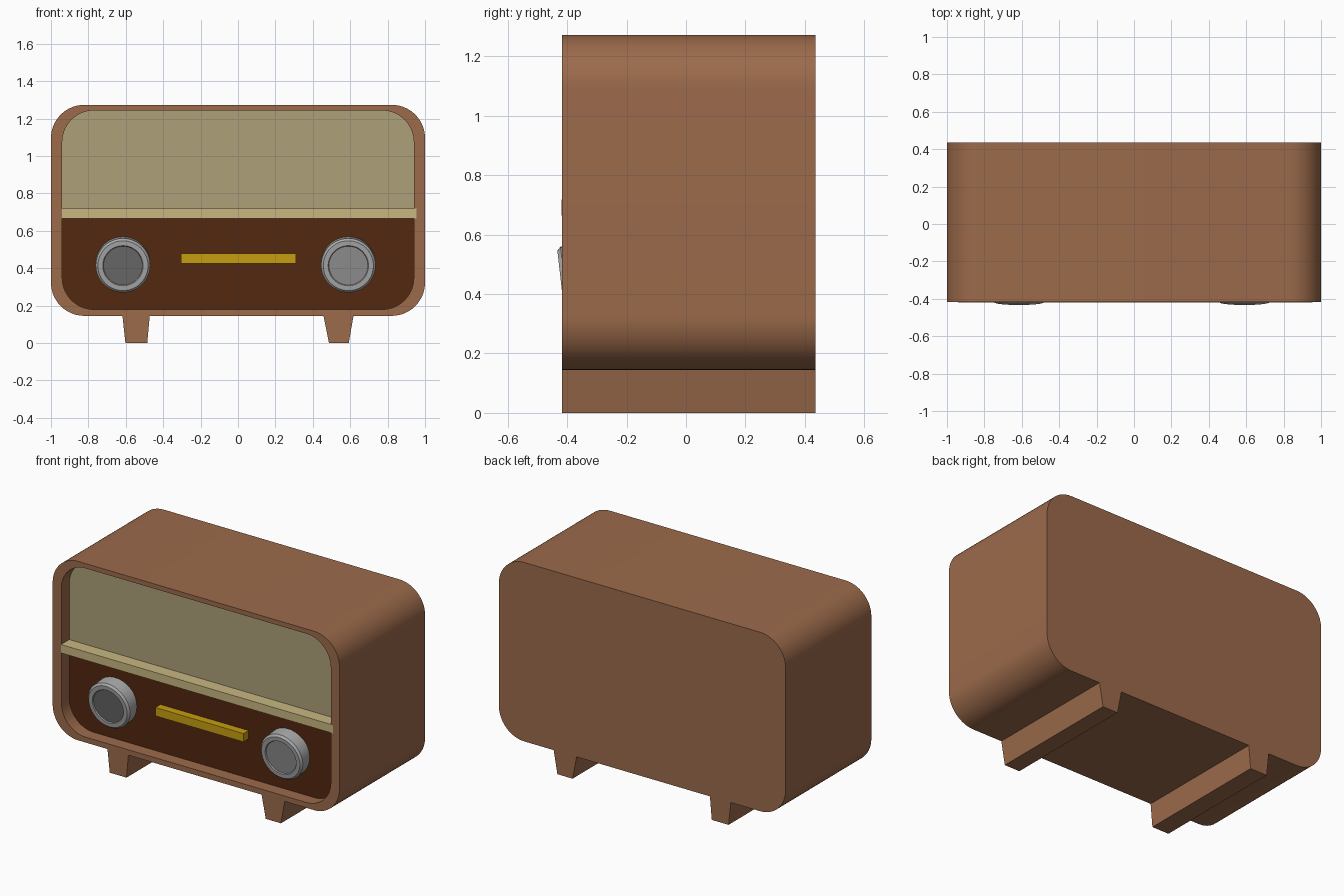
import bpy, bmesh, math
from mathutils import Matrix

if "Cube" in bpy.data.objects:
    bpy.data.objects.remove(bpy.data.objects["Cube"])

FRONT, BACK, PANEL = -0.418, 0.436, -0.338


def material(name, rgb):
    m = bpy.data.materials.new(name)
    m.diffuse_color = (*rgb, 1)
    m.use_nodes = True
    m.node_tree.nodes["Principled BSDF"].inputs["Base Color"].default_value = m.diffuse_color
    return m


wood = material("wood", (0.33, 0.145, 0.07))
dark_wood = material("dark wood", (0.085, 0.021, 0.005))
cloth = material("cloth", (0.42, 0.35, 0.19))
cream = material("cream", (0.58, 0.47, 0.22))
brass = material("brass", (0.57, 0.34, 0.005))
metal = material("metal", (0.4, 0.4, 0.4))
dial_grey = material("dial grey", (0.29, 0.29, 0.29))
dial_dark = material("dial dark", (0.15, 0.15, 0.15))


def rounded(x0, x1, z0, z1, r, n=14):
    pts = []
    for i, (cx, cz) in enumerate([(x1 - r, z0 + r), (x1 - r, z1 - r), (x0 + r, z1 - r), (x0 + r, z0 + r)]):
        for k in range(n + 1):
            a = math.radians(-90 + 90 * i + 90 * k / n)
            pts.append((cx + r * math.cos(a), cz + r * math.sin(a)))
    return pts


def loft(name, loops, mat, cap_start=True, cap_end=True):
    """Skin a list of (outline, y) loops that share one point count."""
    bm = bmesh.new()
    rings = [[bm.verts.new((x, y, z)) for x, z in pts] for pts, y in loops]
    n = len(rings[0])
    for a, b in zip(rings, rings[1:]):
        for i in range(n):
            bm.faces.new((a[i], a[(i + 1) % n], b[(i + 1) % n], b[i]))
    if cap_start:
        bm.faces.new(rings[0])
    if cap_end:
        bm.faces.new(rings[-1][::-1])
    bmesh.ops.recalc_face_normals(bm, faces=bm.faces)
    # with the recess open, make sure the outside faces outward
    if bm.calc_volume(signed=True) < 0:
        bmesh.ops.reverse_faces(bm, faces=bm.faces)
    me = bpy.data.meshes.new(name)
    bm.to_mesh(me)
    bm.free()
    me.materials.append(mat)
    ob = bpy.data.objects.new(name, me)
    bpy.context.collection.objects.link(ob)
    bpy.ops.object.select_all(action='DESELECT')
    bpy.context.view_layer.objects.active = ob
    ob.select_set(True)
    bpy.ops.object.shade_smooth_by_angle(angle=math.radians(30))
    return ob


def box(name, x0, x1, y0, y1, z0, z1, mat):
    pts = [(x0, z0), (x1, z0), (x1, z1), (x0, z1)]
    return loft(name, [(pts, y0), (pts, y1)], mat)


# cabinet with recessed front
outer = rounded(-1, 1, 0.145, 1.273, 0.178)
inner = rounded(-0.94, 0.94, 0.179, 1.243, 0.17)
loft("cabinet", [(outer, BACK), (outer, FRONT), (inner, FRONT), (inner, PANEL)], wood, cap_end=False)

# front panels, split behind the trim strip
SPLIT = 0.69
upper = [p for p in inner if p[1] > SPLIT]
lower = [p for p in inner if p[1] < SPLIT]
half = len(lower) // 2
grille = [(0.94, SPLIT)] + upper + [(-0.94, SPLIT)]
control = lower[:half] + [(0.94, SPLIT), (-0.94, SPLIT)] + lower[half:]
loft("speaker_cloth", [(grille, PANEL), (grille, PANEL + 0.02)], cloth)
loft("control_panel", [(control, PANEL), (control, PANEL + 0.02)], dark_wood)

# trim strip and tuning bar
box("trim_strip", -0.942, 0.955, FRONT - 0.002, PANEL, 0.665, 0.718, cream)
box("tuning_bar", -0.305, 0.31, -0.388, PANEL, 0.426, 0.479, brass)

# runner legs, full depth
for name, top, bottom in (("left_leg", (-0.618, -0.472), (-0.602, -0.485)),
                          ("right_leg", (0.457, 0.618), (0.486, 0.592))):
    pts = [(bottom[0], 0), (bottom[1], 0), (top[1], 0.147), (top[0], 0.147)]
    loft(name, [(pts, FRONT), (pts, BACK)], wood)


def circle(r, n=48):
    return [(r * math.cos(2 * math.pi * i / n), r * math.sin(2 * math.pi * i / n)) for i in range(n)]


# knobs, tipped slightly forward at the top
for side, x, dial_mat in (("left", -0.615, dial_dark), ("right", 0.59, dial_grey)):
    place = Matrix.Translation((x, -0.418, 0.413)) @ Matrix.Rotation(math.radians(6.5), 4, 'X')
    knob = loft(side + "_knob", [(circle(0.146), 0.09), (circle(0.146), 0.012), (circle(0.134), 0.0),
                                 (circle(0.108), 0.0), (circle(0.104), 0.006)], metal, cap_end=False)
    dial = loft(side + "_dial", [(circle(0.104), 0.006), (circle(0.104), 0.02)], dial_mat)
    knob.matrix_world = dial.matrix_world = place
